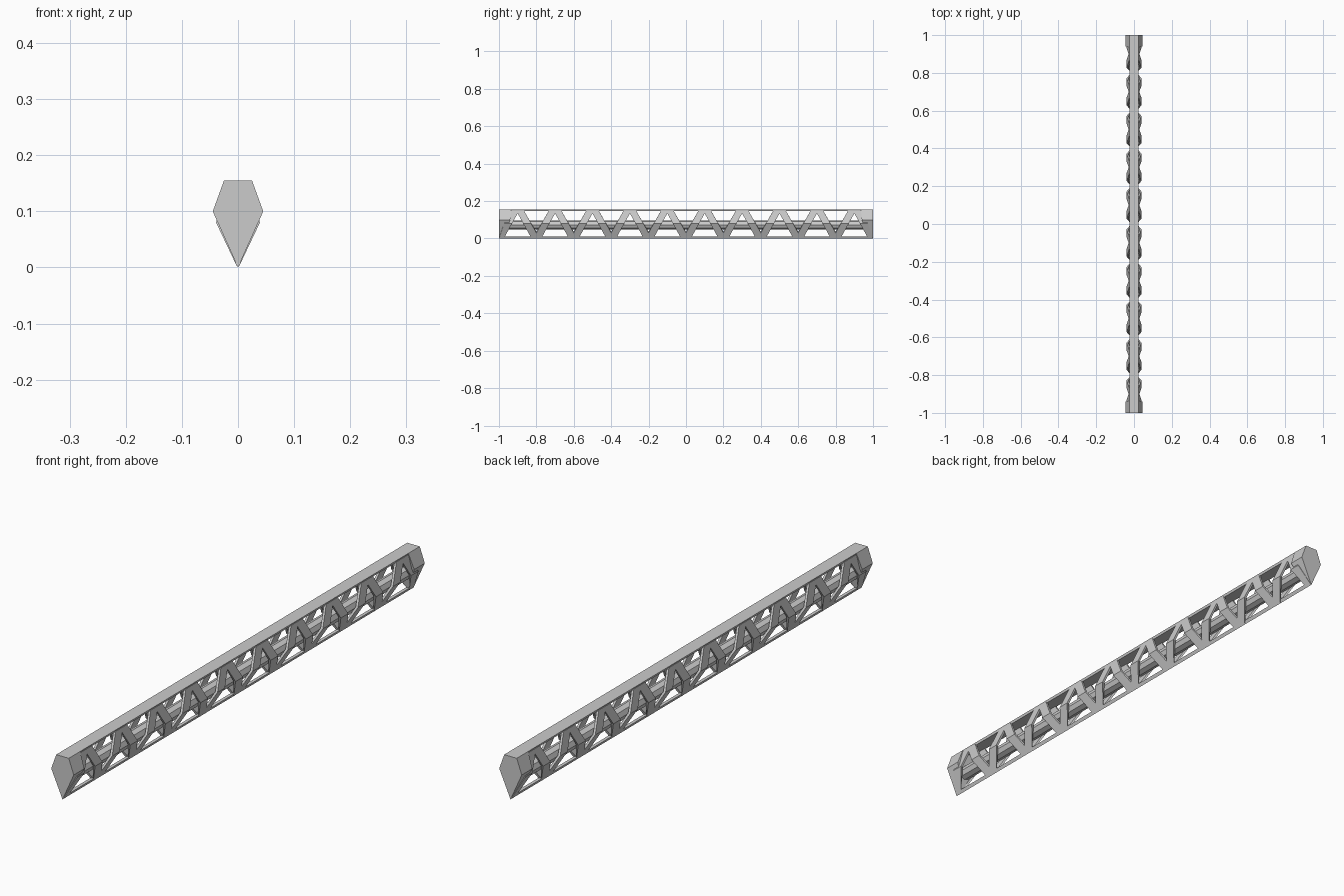
import bpy, bmesh, math

if "Cube" in bpy.data.objects:
    bpy.data.objects.remove(bpy.data.objects["Cube"])

PROFILE = [(0, 0), (0.045, 0.10), (0.025, 0.155), (-0.025, 0.155), (-0.045, 0.10)]

def finish(name, bm):
    bmesh.ops.recalc_face_normals(bm, faces=bm.faces)
    me = bpy.data.meshes.new(name)
    bm.to_mesh(me)
    bm.free()
    ob = bpy.data.objects.new(name, me)
    bpy.context.collection.objects.link(ob)
    return ob

def loft(bm, rings):
    """Join equal closed rings of points and cap both ends."""
    vs = [[bm.verts.new(p) for p in r] for r in rings]
    n = len(vs[0])
    for a, b in zip(vs, vs[1:]):
        for i in range(n):
            j = (i + 1) % n
            bm.faces.new((a[i], a[j], b[j], b[i]))
    bm.faces.new(vs[0])
    bm.faces.new(vs[-1])

def beam(name, section, half):
    bm = bmesh.new()
    loft(bm, [[(x, y, z) for x, z in section] for y in (-half, half)])
    return finish(name, bm)

# long members: top plate, bottom edge strip, central eight-sided rod
beam("top_plate", [(-0.025, 0.155), (0.025, 0.155), (0.022, 0.146), (-0.022, 0.146)], 0.99)
beam("bottom_strip", [(0, 0), (0.006, 0.012), (-0.006, 0.012)], 0.99)
beam("center_rod", [(0.024 * math.cos(i * math.pi / 4), 0.073 + 0.024 * math.sin(i * math.pi / 4))
                    for i in range(8)], 0.98)

# solid end caps whose inner face slopes back towards the bottom
inner_y = [0.97, 0.94, 0.935, 0.935, 0.94]
for s, name in ((-1, "front_cap"), (1, "back_cap")):
    bm = bmesh.new()
    loft(bm, [[(x, s, z) for x, z in PROFILE],
              [(x, s * y, z) for (x, z), y in zip(PROFILE, inner_y)]])
    finish(name, bm)

# zigzag lattice: flat bent braces rising from the bottom edge to the top plate
OUTER = [(0.002, 0.002), (0.039, 0.080), (0.025, 0.150)]
INNER = [(0.000, 0.012), (0.030, 0.081), (0.017, 0.150)]
W = 0.021
for side, name in ((1, "right_lattice"), (-1, "left_lattice")):
    bm = bmesh.new()
    for k in range(10):
        top = -0.9 + 0.2 * k
        for d in (-1, 1):
            rings = []
            for t, (ox, oz), (ix, iz) in zip((0, 0.52, 1), OUTER, INNER):
                y = top + d * (0.094 - 0.082 * t)
                lo, hi = max(y - W, -0.999), min(y + W, 0.999)
                rings.append([(side * ox, lo, oz), (side * ox, hi, oz),
                              (side * ix, hi, iz), (side * ix, lo, iz)])
            loft(bm, rings)
    finish(name, bm)
